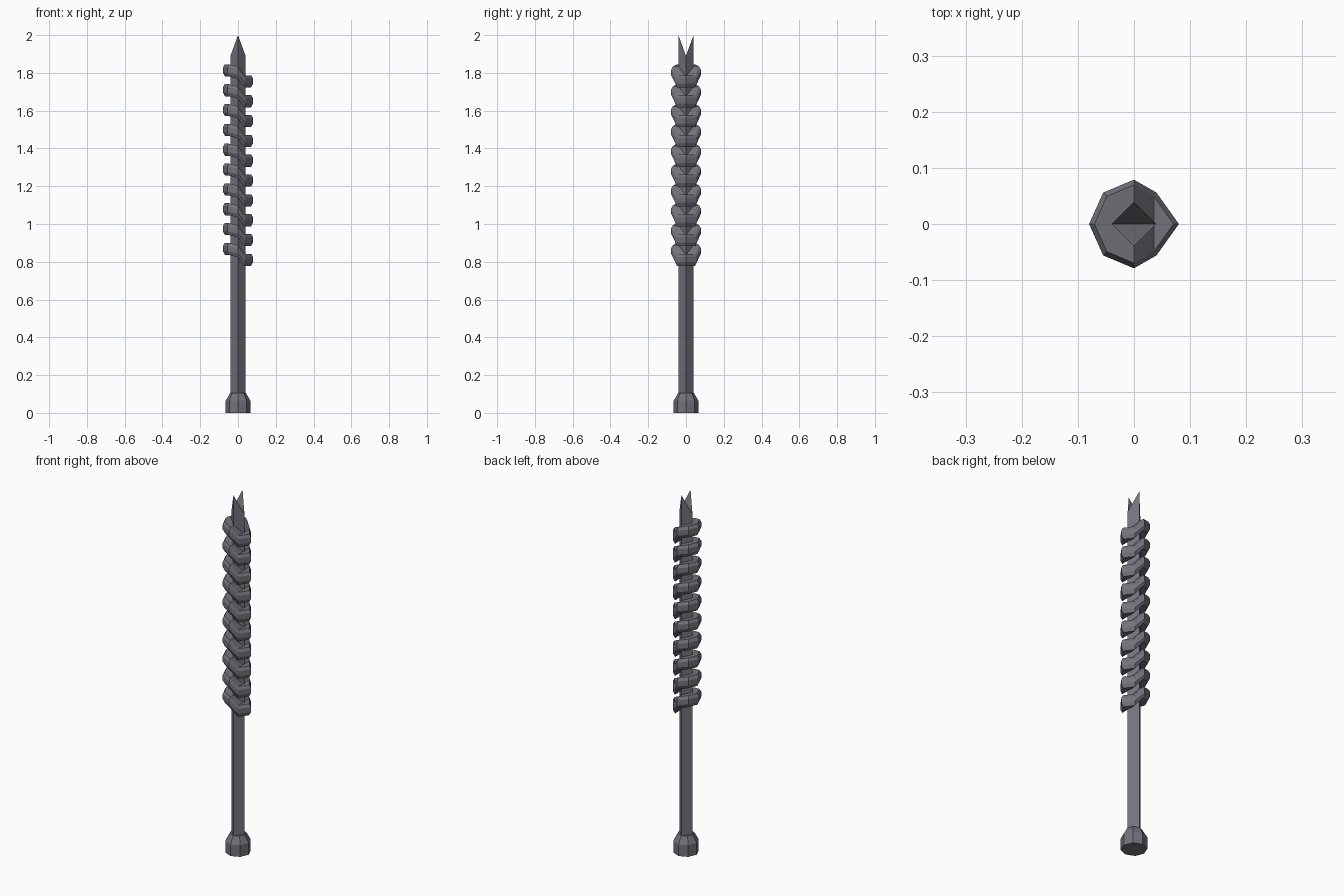
import bpy, math

if "Cube" in bpy.data.objects:
    bpy.data.objects.remove(bpy.data.objects["Cube"])

grey = bpy.data.materials.new("dark_steel_grey")
grey.diffuse_color = (0.17, 0.17, 0.20, 1)
grey.use_nodes = True
grey.node_tree.nodes["Principled BSDF"].inputs["Base Color"].default_value = grey.diffuse_color


def make(name, verts, faces):
    me = bpy.data.meshes.new(name)
    me.from_pydata(verts, [], faces)
    me.materials.append(grey)
    ob = bpy.data.objects.new(name, me)
    bpy.context.collection.objects.link(ob)
    return ob


def loft(name, rings, cap_bottom=True, cap_top=True):
    """Join equal-sized vertex rings (bottom to top, anticlockwise)."""
    n = len(rings[0])
    verts = [v for r in rings for v in r]
    faces = []
    for k in range(len(rings) - 1):
        for i in range(n):
            j = (i + 1) % n
            faces.append((k * n + i, k * n + j, (k + 1) * n + j, (k + 1) * n + i))
    if cap_bottom:
        faces.append(tuple(reversed(range(n))))
    if cap_top:
        faces.append(tuple(range((len(rings) - 1) * n, len(rings) * n)))
    return make(name, verts, faces)


def circle(r, z, n=8):
    return [(r * math.cos(2 * math.pi * i / n), r * math.sin(2 * math.pi * i / n), z)
            for i in range(n)]


# Four-sided shaft ending in a forked tip
R = 0.04
top = [(R, 0, 1.89), (0, R, 2.0), (-R, 0, 1.89), (0, -R, 2.0)]
shaft = loft("shaft", [circle(R, 0.05, 4), top], cap_top=False)
me = shaft.data
v = [tuple(p.co) for p in me.vertices]
f = [tuple(p.vertices) for p in me.polygons] + [(4, 5, 6), (4, 6, 7)]
me.clear_geometry()
me.from_pydata(v, [], f)

# Octagonal pommel with a sloped shoulder
loft("pommel", [circle(0.065, 0), circle(0.065, 0.065), circle(0.042, 0.105)])

# Stepped thread rings: high on the left, dropping to a low lip on the right
outline = [(0.08, 0, -0.058), (0.04, 0.056, -0.058), (0, 0.079, -0.012),
           (-0.055, 0.056, 0), (-0.08, 0, 0),
           (-0.055, -0.056, 0), (0, -0.079, -0.012), (0.04, -0.056, -0.058)]


def thread_level(scale, dz, z):
    return [(x * scale, y * scale, z + c + dz) for x, y, c in outline]


for k in range(10):
    z = 0.870 + 0.105 * k
    levels = [thread_level(0.86, -0.034, z), thread_level(1.0, -0.014, z),
              thread_level(1.0, 0.014, z), thread_level(0.88, 0.030, z)]
    ring = loft(f"thread_{k + 1}", levels, False, False)
    me = ring.data
    v = [tuple(p.co) for p in me.vertices]
    f = [tuple(p.vertices) for p in me.polygons]
    # caps split into lip, step and flat
    for parts, base, flip in (((0, 1, 7), 24, 0), ((1, 2, 6, 7), 24, 0),
                              ((2, 3, 4, 5, 6), 24, 0), ((0, 1, 7), 0, 1),
                              ((1, 2, 6, 7), 0, 1), ((2, 3, 4, 5, 6), 0, 1)):
        face = [base + i for i in parts]
        f.append(tuple(reversed(face)) if flip else tuple(face))
    me.clear_geometry()
    me.from_pydata(v, [], f)
